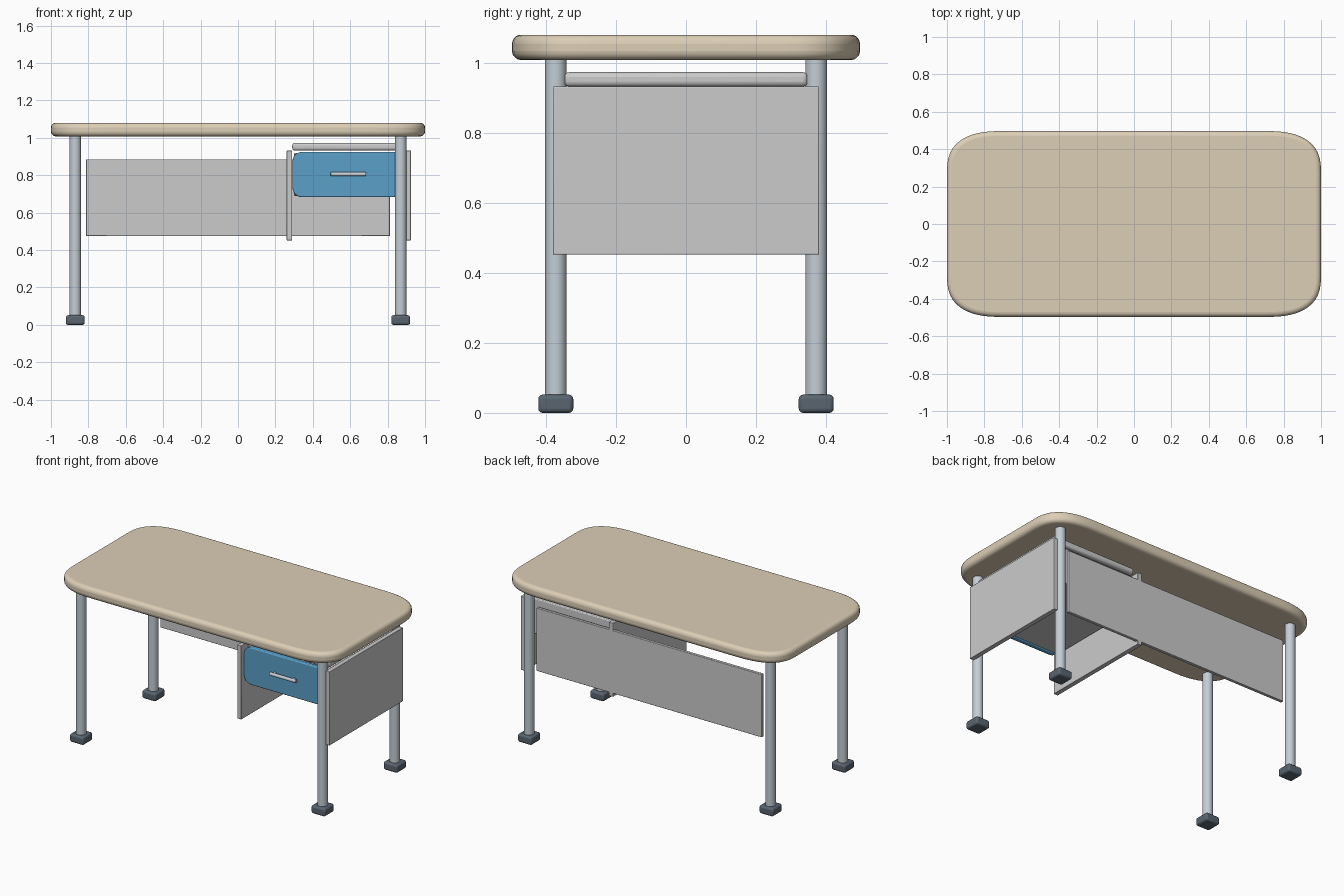
import bpy, bmesh, math
from mathutils import Matrix

if "Cube" in bpy.data.objects:
    bpy.data.objects.remove(bpy.data.objects["Cube"])


def material(name, rgb):
    m = bpy.data.materials.new(name)
    m.diffuse_color = (*rgb, 1)
    m.use_nodes = True
    m.node_tree.nodes["Principled BSDF"].inputs["Base Color"].default_value = m.diffuse_color
    return m


WOOD = material("beige_top", (0.72, 0.62, 0.47))
STEEL = material("steel", (0.55, 0.62, 0.67))
RUBBER = material("dark_foot", (0.10, 0.13, 0.16))
BLUE = material("blue_front", (0.10, 0.35, 0.58))


def finish(name, bm, mat=None, bevel=0, segments=3):
    bmesh.ops.recalc_face_normals(bm, faces=bm.faces)
    mesh = bpy.data.meshes.new(name)
    bm.to_mesh(mesh)
    bm.free()
    ob = bpy.data.objects.new(name, mesh)
    bpy.context.collection.objects.link(ob)
    if mat:
        mesh.materials.append(mat)
    if bevel:
        mod = ob.modifiers.new("bevel", 'BEVEL')
        mod.width, mod.segments = bevel, segments
        mod.limit_method = 'ANGLE'
        mod.angle_limit = math.radians(40)
    bpy.ops.object.select_all(action='DESELECT')
    ob.select_set(True)
    bpy.context.view_layer.objects.active = ob
    bpy.ops.object.shade_smooth_by_angle(angle=math.radians(35))
    return ob


def box(name, lo, hi, mat=None, bevel=0, segments=3):
    bm = bmesh.new()
    bmesh.ops.create_cube(bm, size=1)
    for v in bm.verts:
        v.co = [(l + h) / 2 + c * (h - l) for l, h, c in zip(lo, hi, v.co)]
    return finish(name, bm, mat, bevel, segments)


def cylinder(name, center, radius, length, axis='Z', mat=None, bevel=0):
    bm = bmesh.new()
    rot = Matrix.Rotation(math.pi / 2, 4, 'Y') if axis == 'X' else Matrix()
    bmesh.ops.create_cone(bm, cap_ends=True, segments=32, radius1=radius, radius2=radius,
                          depth=length, matrix=Matrix.Translation(center) @ rot)
    return finish(name, bm, mat, bevel)


def rounded_slab(name, half_u, half_v, cu, cv, power, place, depth, mat, bevel, steps=12):
    """Rectangle with superelliptic corners, extruded by depth; place maps (u, v, d) to space."""
    outline = []
    for q in range(4):
        for i in range(steps + 1):
            a = (q + i / steps) * math.pi / 2
            c, s = math.cos(a), math.sin(a)
            su, sv = (1, -1, -1, 1)[q], (1, 1, -1, -1)[q]
            outline.append((su * (half_u - cu + cu * abs(c) ** (2 / power)),
                            sv * (half_v - cv + cv * abs(s) ** (2 / power))))
    bm = bmesh.new()
    rings = [[bm.verts.new(place(u, v, d)) for u, v in outline] for d in (0, depth)]
    n = len(outline)
    for i in range(n):
        j = (i + 1) % n
        bm.faces.new((rings[0][i], rings[0][j], rings[1][j], rings[1][i]))
    bm.faces.new(rings[0])
    bm.faces.new(rings[1])
    return finish(name, bm, mat, bevel, 5)


# table top
rounded_slab("table_top", 1.0, 0.497, 0.30, 0.22, 2.6,
             lambda u, v, d: (u, v, 1.008 + d), 0.072, WOOD, 0.026)

# legs and feet
for sx, side in ((-1, "left"), (1, "right")):
    for sy, end in ((-1, "front"), (1, "back")):
        x, y = sx * 0.87, sy * 0.372
        cylinder(f"{end}_{side}_leg", (x, y, 0.53), 0.031, 0.97, mat=STEEL)
        box(f"{end}_{side}_foot", (x - 0.05, y - 0.05, 0), (x + 0.05, y + 0.05, 0.052),
            RUBBER, 0.012)

# back modesty panel
box("modesty_panel", (-0.812, 0.36, 0.475), (0.812, 0.38, 0.885), None, 0.003, 2)

# drawer cabinet side panels and top slab
for name, x in (("cabinet_inner_panel", 0.275), ("cabinet_outer_panel", 0.91)):
    box(name, (x - 0.015, -0.38, 0.452), (x + 0.015, 0.38, 0.932), None, 0.003, 2)
box("cabinet_top", (0.29, -0.348, 0.932), (0.895, 0.348, 0.973), None, 0.014)

# drawer body, front and handle
box("drawer_body", (0.30, -0.33, 0.69), (0.885, 0.34, 0.92), None, 0.005)
rounded_slab("drawer_front", 0.302, 0.121, 0.06, 0.06, 2.4,
             lambda u, v, d: (0.593 + u, -0.357 + d, 0.804 + v), 0.03, BLUE, 0.006)
cylinder("drawer_handle", (0.59, -0.378, 0.806), 0.011, 0.19, 'X', STEEL, 0.003)
for x in (0.52, 0.66):
    box("handle_post", (x - 0.007, -0.378, 0.799), (x + 0.007, -0.352, 0.813), STEEL)
